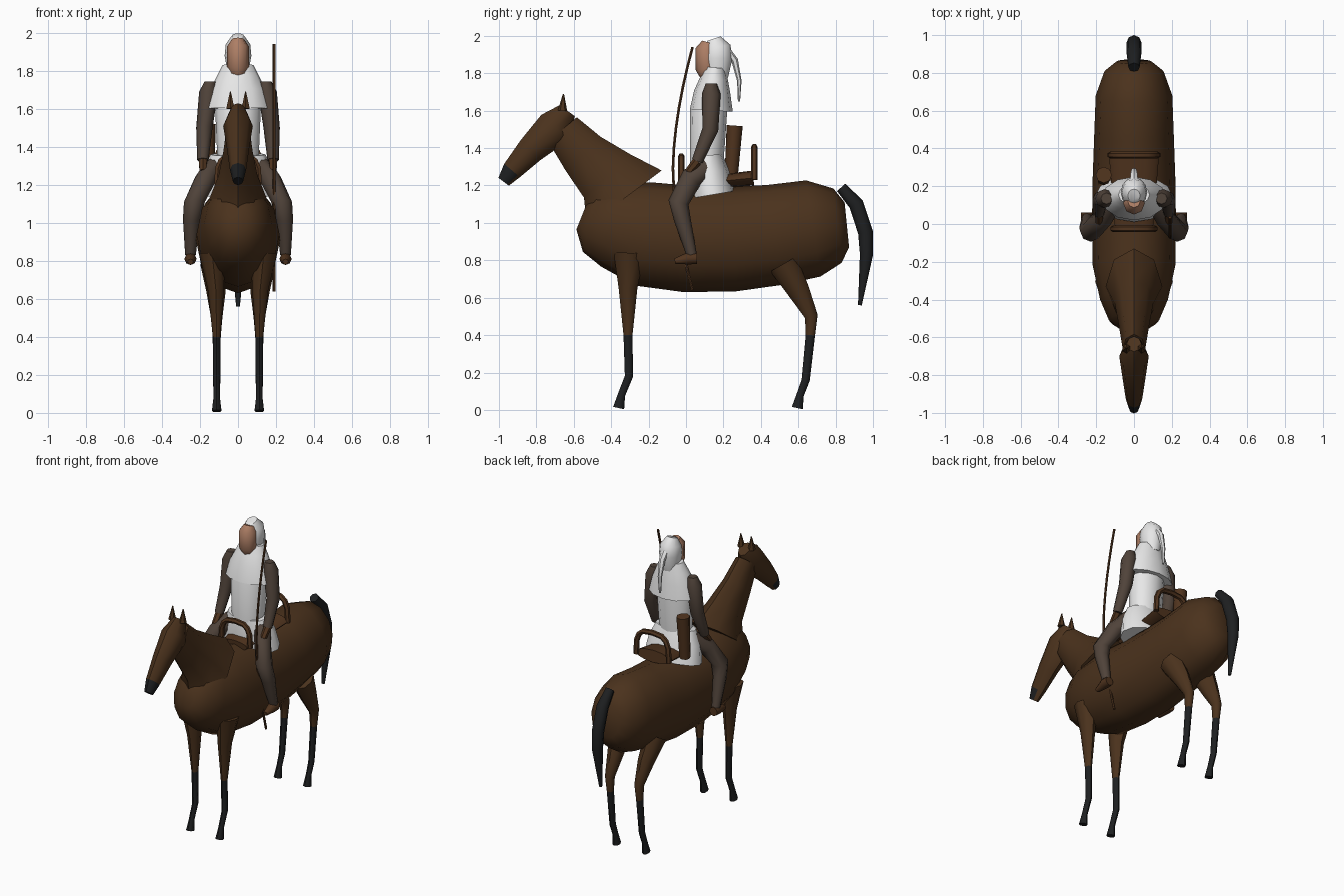
import bpy, bmesh, math
from mathutils import Vector

default_cube = bpy.data.objects.get("Cube")
if default_cube:
    bpy.data.objects.remove(default_cube, do_unlink=True)


def make_material(name, red, green, blue):
    material = bpy.data.materials.new(name)
    material.use_nodes = True
    color = (red, green, blue, 1)
    material.diffuse_color = color
    shader = material.node_tree.nodes["Principled BSDF"]
    shader.inputs["Base Color"].default_value = color
    shader.inputs["Roughness"].default_value = 0.9
    return material


coat = make_material("brown coat", 0.07, 0.032, 0.012)
dark = make_material("dark hair and hooves", 0.013, 0.014, 0.015)
cloth = make_material("white cloth", 0.8, 0.8, 0.8)
skin = make_material("skin", 0.42, 0.21, 0.13)
clothing = make_material("grey brown clothing", 0.08, 0.056, 0.042)
leather = make_material("saddle leather", 0.08, 0.034, 0.013)


def shade(obj, materials):
    for material in materials:
        obj.data.materials.append(material)
    bpy.ops.object.select_all(action='DESELECT')
    obj.select_set(True)
    bpy.context.view_layer.objects.active = obj
    bpy.ops.object.shade_smooth_by_angle(angle=math.radians(50))


def loft(name, path, materials, ratio=1.0, sides=8, x_of=None, is_second=None):
    """Skin oval rings set square to a path of (y, z, radius); ratio is width to radius."""
    bm = bmesh.new()
    rings = []
    for index, (y, z, radius) in enumerate(path):
        before = path[max(index - 1, 0)]
        after = path[min(index + 1, len(path) - 1)]
        across = Vector((0, before[1] - after[1], after[0] - before[0])).normalized()
        center = Vector((x_of(z) if x_of else 0, y, z))
        ring = []
        for side in range(sides):
            angle = math.tau * side / sides
            offset = across * math.cos(angle)
            offset.x = ratio * math.sin(angle)
            ring.append(bm.verts.new(center + offset * radius))
        rings.append(ring)
    for ring, following in zip(rings, rings[1:]):
        for side in range(sides):
            bm.faces.new((ring[side - 1], ring[side], following[side], following[side - 1]))
    bm.faces.new(rings[0])
    bm.faces.new(rings[-1])
    bmesh.ops.recalc_face_normals(bm, faces=bm.faces)
    if is_second:
        for face in bm.faces:
            face.material_index = int(is_second(face.calc_center_median()))
    mesh = bpy.data.meshes.new(name)
    bm.to_mesh(mesh)
    bm.free()
    obj = bpy.data.objects.new(name, mesh)
    bpy.context.collection.objects.link(obj)
    shade(obj, materials)


def rod(name, points, radius, material):
    """Round rod through a list of points."""
    curve = bpy.data.curves.new(name, 'CURVE')
    curve.dimensions = '3D'
    curve.bevel_depth = radius
    curve.bevel_resolution = 1
    curve.use_fill_caps = True
    spline = curve.splines.new('POLY')
    spline.points.add(len(points) - 1)
    for spline_point, point in zip(spline.points, points):
        spline_point.co = (*point, 1)
    obj = bpy.data.objects.new(name, curve)
    bpy.context.collection.objects.link(obj)
    bpy.ops.object.select_all(action='DESELECT')
    obj.select_set(True)
    bpy.context.view_layer.objects.active = obj
    bpy.ops.object.convert(target='MESH')
    shade(bpy.context.object, [material])


# Horse trunk, neck, head and tail
loft("horse_body", [(-0.56, 1.03, 0.07), (-0.51, 1.01, 0.17), (-0.4, 0.99, 0.23),
                    (-0.22, 0.94, 0.28), (0, 0.915, 0.285), (0.25, 0.913, 0.28),
                    (0.47, 0.935, 0.27), (0.68, 0.97, 0.26), (0.81, 0.985, 0.2),
                    (0.86, 0.99, 0.12)], [coat], ratio=0.78, sides=12)
loft("horse_neck", [(-0.33, 1.13, 0.25), (-0.42, 1.25, 0.17), (-0.55, 1.37, 0.13),
                    (-0.66, 1.5, 0.1)], [coat], ratio=0.6)
loft("horse_head", [(-0.635, 1.6, 0.05), (-0.7, 1.51, 0.1), (-0.83, 1.39, 0.075),
                    (-0.93, 1.28, 0.055), (-0.975, 1.22, 0.035)],
     [coat, dark], ratio=0.78, is_second=lambda center: center.y < -0.93)
loft("horse_tail", [(0.83, 1.19, 0.03), (0.91, 1.1, 0.04), (0.96, 0.95, 0.04),
                    (0.965, 0.83, 0.035), (0.93, 0.56, 0.01)], [dark])


def is_lower_leg(center):
    return center.z < 0.4


for label, sign in (("left", 1), ("right", -1)):
    def ear_x(z):
        return sign * 0.04

    def horse_leg_x(z):
        return sign * (0.112 + 0.1 * max(0, z - 0.6))

    def arm_x(z):
        return sign * (0.185 - 0.2 * (z - 1.3) ** 2)

    def rider_leg_x(z):
        return sign * (0.25 - 0.14 * (2 * (z - 0.8)) ** 4)

    # Horse ears and legs
    loft(label + "_ear", [(-0.66, 1.6, 0.025), (-0.655, 1.69, 0.003)], [coat],
         sides=6, x_of=ear_x)
    loft(label + "_front_leg", [(-0.305, 0.84, 0.082), (-0.31, 0.65, 0.05), (-0.31, 0.4, 0.024),
                                (-0.305, 0.18, 0.022), (-0.345, 0.08, 0.02), (-0.36, 0.01, 0.03)],
         [coat, dark], ratio=0.85, x_of=horse_leg_x, is_second=is_lower_leg)
    loft(label + "_hind_leg", [(0.52, 0.78, 0.08), (0.6, 0.64, 0.06), (0.67, 0.5, 0.035),
                               (0.665, 0.4, 0.025), (0.64, 0.16, 0.022), (0.61, 0.08, 0.02),
                               (0.595, 0.01, 0.03)],
         [coat, dark], ratio=0.85, x_of=horse_leg_x, is_second=is_lower_leg)
    # Rider limbs
    loft(label + "_arm", [(0.135, 1.745, 0.03), (0.135, 1.69, 0.05), (0.13, 1.5, 0.043),
                          (0.06, 1.33, 0.03)], [clothing], x_of=arm_x)
    loft(label + "_hand", [(0.06, 1.33, 0.025), (0.01, 1.27, 0.02)], [leather],
         sides=6, x_of=arm_x)
    loft(label + "_rider_leg", [(0.12, 1.3, 0.06), (0.03, 1.24, 0.06), (-0.04, 1.11, 0.055),
                                (-0.02, 1.02, 0.045), (0.03, 0.83, 0.028)],
         [clothing], x_of=rider_leg_x)
    loft(label + "_boot", [(0.06, 0.81, 0.03), (0.01, 0.81, 0.032), (-0.06, 0.795, 0.015)],
         [leather], x_of=rider_leg_x)

# Rider clothing and head
loft("tunic", [(0.11, 1.32, 0.09), (0.12, 1.6, 0.1), (0.14, 1.75, 0.07)], [cloth],
     ratio=1.2, sides=12)
loft("tunic_skirt", [(0.11, 1.36, 0.085), (0.12, 1.27, 0.11), (0.14, 1.15, 0.122)], [cloth],
     ratio=1.7, sides=12)
loft("shoulder_cape", [(0.135, 1.6, 0.115), (0.14, 1.7, 0.097), (0.15, 1.77, 0.075),
                       (0.155, 1.83, 0.055)], [cloth], ratio=1.5, sides=12)
loft("hood", [(0.165, 1.78, 0.06), (0.168, 1.88, 0.08), (0.165, 1.94, 0.073),
              (0.15, 1.985, 0.037)], [cloth], ratio=0.88, sides=12)
loft("hood_tail", [(0.22, 1.92, 0.02), (0.26, 1.87, 0.018), (0.285, 1.76, 0.012),
                   (0.283, 1.65, 0.006)], [cloth], ratio=1.2, sides=6)
loft("face", [(0.12, 1.785, 0.045), (0.112, 1.82, 0.06), (0.11, 1.93, 0.06),
              (0.12, 1.965, 0.035)], [skin], ratio=0.95)


def arch(name, y, base, height, half_width):
    points = []
    for step in range(9):
        angle = math.pi * step / 8
        reach = math.copysign(abs(math.cos(angle)) ** 0.6, math.cos(angle))
        points.append((half_width * reach, y, base + height * math.sin(angle) ** 0.6))
    rod(name, points, 0.018, leather)


# Saddle, quiver and bow
loft("saddle_seat", [(-0.04, 1.2, 0.03), (0.36, 1.24, 0.04)], [leather], ratio=3.3, sides=12)
arch("saddle_front_arch", -0.025, 1.2, 0.155, 0.11)
arch("saddle_rear_arch", 0.365, 1.23, 0.175, 0.125)
loft("quiver", [(0.24, 1.23, 0.035), (0.26, 1.52, 0.043)], [leather], x_of=lambda z: -0.16)
bow_steps = [step / 6 - 1 for step in range(13)]
rod("bow", [(0.19, 0.105 * abs(t) ** 1.7 - 0.07, 1.29 + 0.65 * t) for t in bow_steps],
    0.008, leather)
